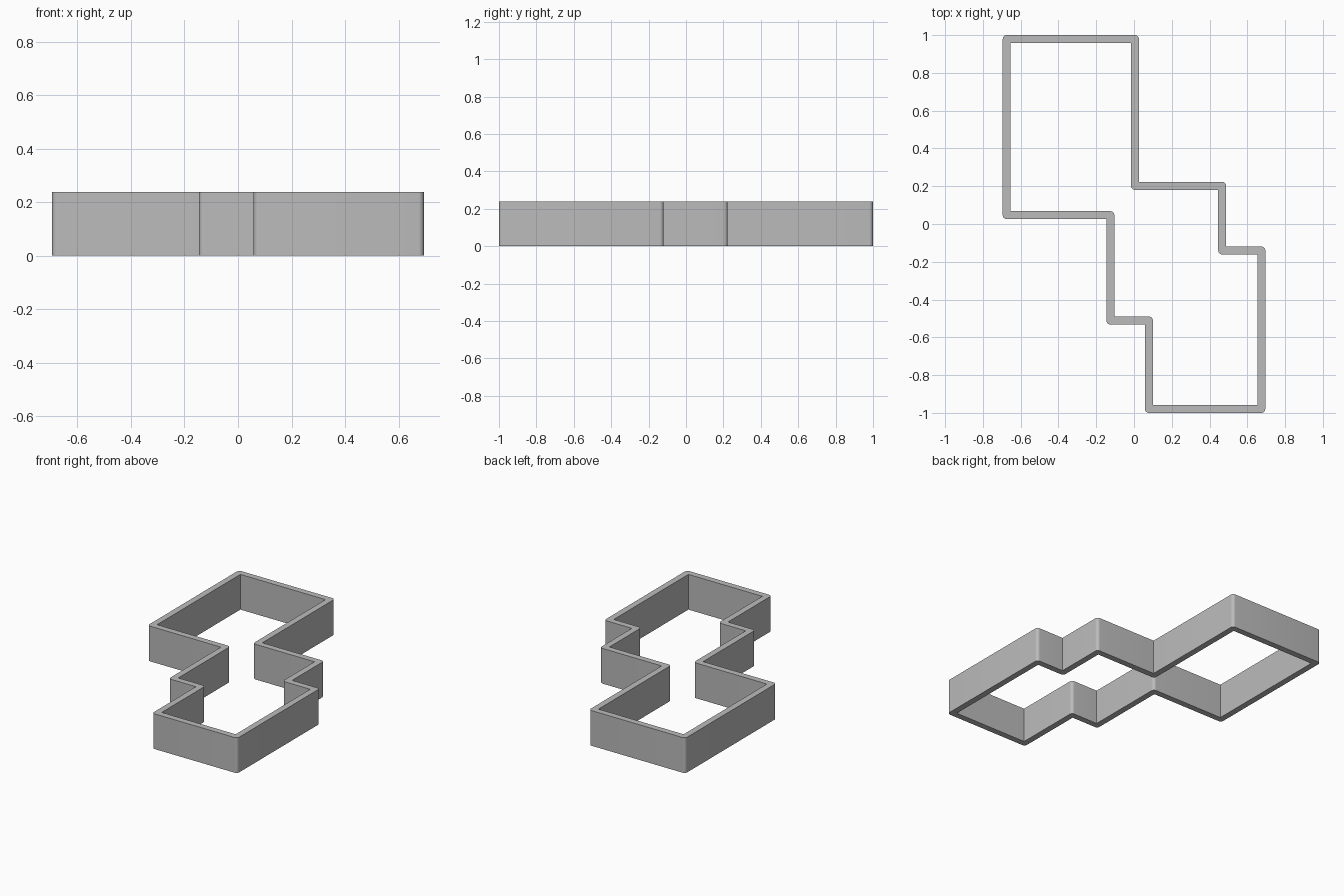
import bpy, bmesh, math
from mathutils import Vector

cube = bpy.data.objects.get("Cube")
if cube:
    bpy.data.objects.remove(cube, do_unlink=True)

HEIGHT = 0.238
HALF = 0.021      # half the wall thickness
STEPS = 8         # segments in each rounded corner

# Centreline of the wall, counter-clockwise from above
path = [Vector(p) for p in (
    (0.079, -0.979), (0.674, -0.979), (0.674, -0.14), (0.467, -0.14),
    (0.467, 0.202), (0.005, 0.202), (0.005, 0.979), (-0.674, 0.979),
    (-0.674, 0.047), (-0.125, 0.047), (-0.125, -0.511), (0.079, -0.511))]


def right_normal(a, b):
    d = (b - a).normalized()
    return Vector((d.y, -d.x))


# Wall sections: rounded on the outside of each bend, sharp on the inside
sections = []
for k, p in enumerate(path):
    n0 = right_normal(path[k - 1], p)
    n1 = right_normal(p, path[(k + 1) % len(path)])
    left_turn = n0.cross(n1) > 0
    side = HALF if left_turn else -HALF
    sharp = p - side * (n0 + n1)
    for s in range(STEPS + 1):
        t = math.pi / 2 * s / STEPS
        rounded = p + side * (n0 * math.cos(t) + n1 * math.sin(t))
        sections.append((rounded, sharp) if left_turn else (sharp, rounded))

# Sweep the rectangular section around the closed outline
bm = bmesh.new()
rings = []
for outer, inner in sections:
    corners = ((outer, 0), (outer, HEIGHT), (inner, HEIGHT), (inner, 0))
    rings.append([bm.verts.new((q.x, q.y, z)) for q, z in corners])
for k, ring in enumerate(rings):
    nxt = rings[(k + 1) % len(rings)]
    for j in range(4):
        m = (j + 1) % 4
        bm.faces.new((ring[j], nxt[j], nxt[m], ring[m]))
bmesh.ops.remove_doubles(bm, verts=bm.verts[:], dist=0.0001)
bmesh.ops.recalc_face_normals(bm, faces=bm.faces[:])

mesh = bpy.data.meshes.new("outline_wall")
bm.to_mesh(mesh)
bm.free()
wall = bpy.data.objects.new("outline_wall", mesh)
bpy.context.collection.objects.link(wall)

# Plain grey
grey = bpy.data.materials.new("grey")
grey.use_nodes = True
colour = (0.5, 0.5, 0.5, 1)
grey.diffuse_color = colour
grey.node_tree.nodes["Principled BSDF"].inputs["Base Color"].default_value = colour
mesh.materials.append(grey)

# Smooth rounded corners, crisp rims
bpy.ops.object.select_all(action="DESELECT")
wall.select_set(True)
bpy.context.view_layer.objects.active = wall
bpy.ops.object.shade_smooth_by_angle(angle=math.radians(30))
